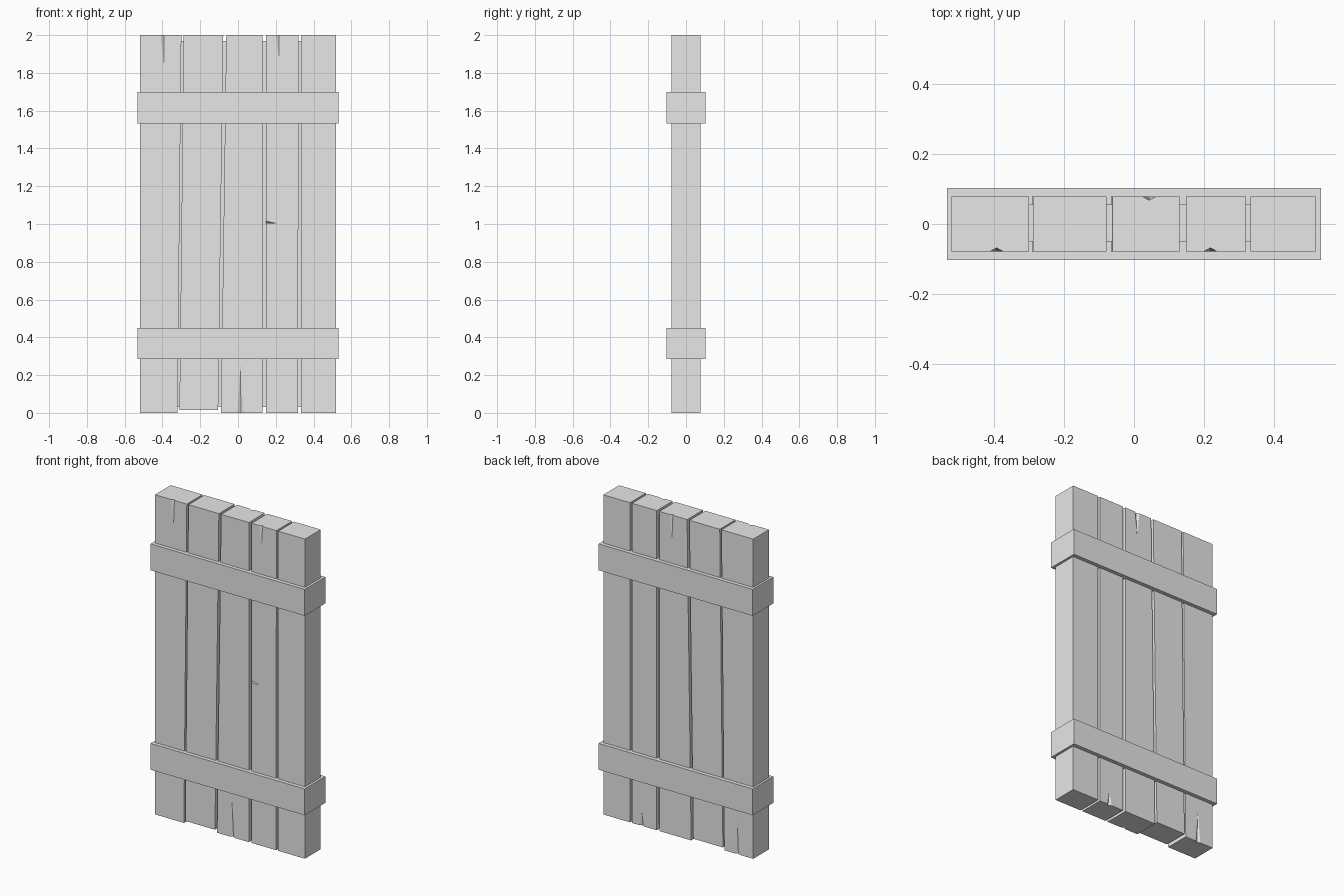
import bpy
import bmesh
from mathutils import Vector

cube = bpy.data.objects.get("Cube")
if cube:
    bpy.data.objects.remove(cube, do_unlink=True)

# One plain wood colour
wood = bpy.data.materials.new("grey wood")
wood.use_nodes = True
GREY = (0.8, 0.8, 0.8, 1)
wood.diffuse_color = GREY
wood.node_tree.nodes["Principled BSDF"].inputs["Base Color"].default_value = GREY

HALF = 0.078    # half thickness of a plank
TOP = 2.0


def hull_object(name, points):
    """Make a convex solid around the points."""
    bm = bmesh.new()
    for p in points:
        bm.verts.new(p)
    bmesh.ops.convex_hull(bm, input=bm.verts[:])
    bmesh.ops.dissolve_limit(bm, angle_limit=0.001, verts=bm.verts[:], edges=bm.edges[:])
    bmesh.ops.recalc_face_normals(bm, faces=bm.faces[:])
    mesh = bpy.data.meshes.new(name)
    bm.to_mesh(mesh)
    bm.free()
    mesh.materials.append(wood)
    obj = bpy.data.objects.new(name, mesh)
    bpy.context.collection.objects.link(obj)
    return obj


def board(name, bottom, top, z_range, y_range):
    """Board whose left and right edges may lean."""
    ends = zip((bottom, top), z_range)
    return hull_object(name, [(x, y, z) for xs, z in ends for x in xs for y in y_range])


def split(plank, tip, mouth, side, width=0.02, depth=0.011):
    """Cut a tapering crack from tip to mouth, both (x, z), on side -1 front or 1 back."""
    a = Vector((tip[0], side * HALF, tip[1]))
    b = Vector((mouth[0], side * HALF, mouth[1]))
    along = b - a
    b += along * 0.1
    out = Vector((0, side, 0))
    across = along.cross(out).normalized()
    cutter = hull_object("crack_cutter", [
        a, b - out * depth,
        b + out * depth + across * width * 2,
        b + out * depth - across * width * 2])
    cutter.hide_render = True
    mod = plank.modifiers.new("crack", 'BOOLEAN')
    mod.operation = 'DIFFERENCE'
    mod.solver = 'EXACT'
    mod.object = cutter
    graph = bpy.context.evaluated_depsgraph_get()
    mesh = bpy.data.meshes.new_from_object(plank.evaluated_get(graph))
    plank.modifiers.clear()
    plank.data = mesh
    bpy.data.objects.remove(cutter, do_unlink=True)


# Planks: bottom edge x range, top edge x range, bottom height
layout = [
    ((-0.52, -0.32), (-0.52, -0.30), 0),
    ((-0.31, -0.105), (-0.288, -0.078), 0.015),
    ((-0.09, 0.13), (-0.062, 0.13), 0),
    ((0.148, 0.318), (0.148, 0.32), 0),
    ((0.333, 0.518), (0.333, 0.518), 0),
]
planks = [board(f"plank_{i + 1}", low, high, (z, TOP), (-HALF, HALF))
          for i, (low, high, z) in enumerate(layout)]

# Cracks on the front
split(planks[0], (-0.392, 1.84), (-0.392, TOP), -1)
split(planks[3], (0.218, 1.875), (0.218, TOP), -1)
split(planks[2], (0.012, 0.25), (0.016, 0), -1)
split(planks[3], (0.20, 1.004), (0.148, 1.008), -1, width=0.008)

# Cracks on the back
split(planks[2], (0.043, 1.84), (0.043, TOP), 1)
split(planks[3], (0.25, 0.09), (0.25, 0), 1)
split(planks[0], (-0.41, 0.2), (-0.41, 0), 1)

# Thin panel closing the gaps between the planks
board("inner_panel", (-0.5, 0.5), (-0.5, 0.5), (0.03, 1.97), (-0.05, 0.055))

# Battens wrapped round the planks
for name, z in (("lower_batten", 0.285), ("upper_batten", 1.533)):
    board(name, (-0.533, 0.533), (-0.533, 0.533), (z, z + 0.165), (-0.102, 0.102))
